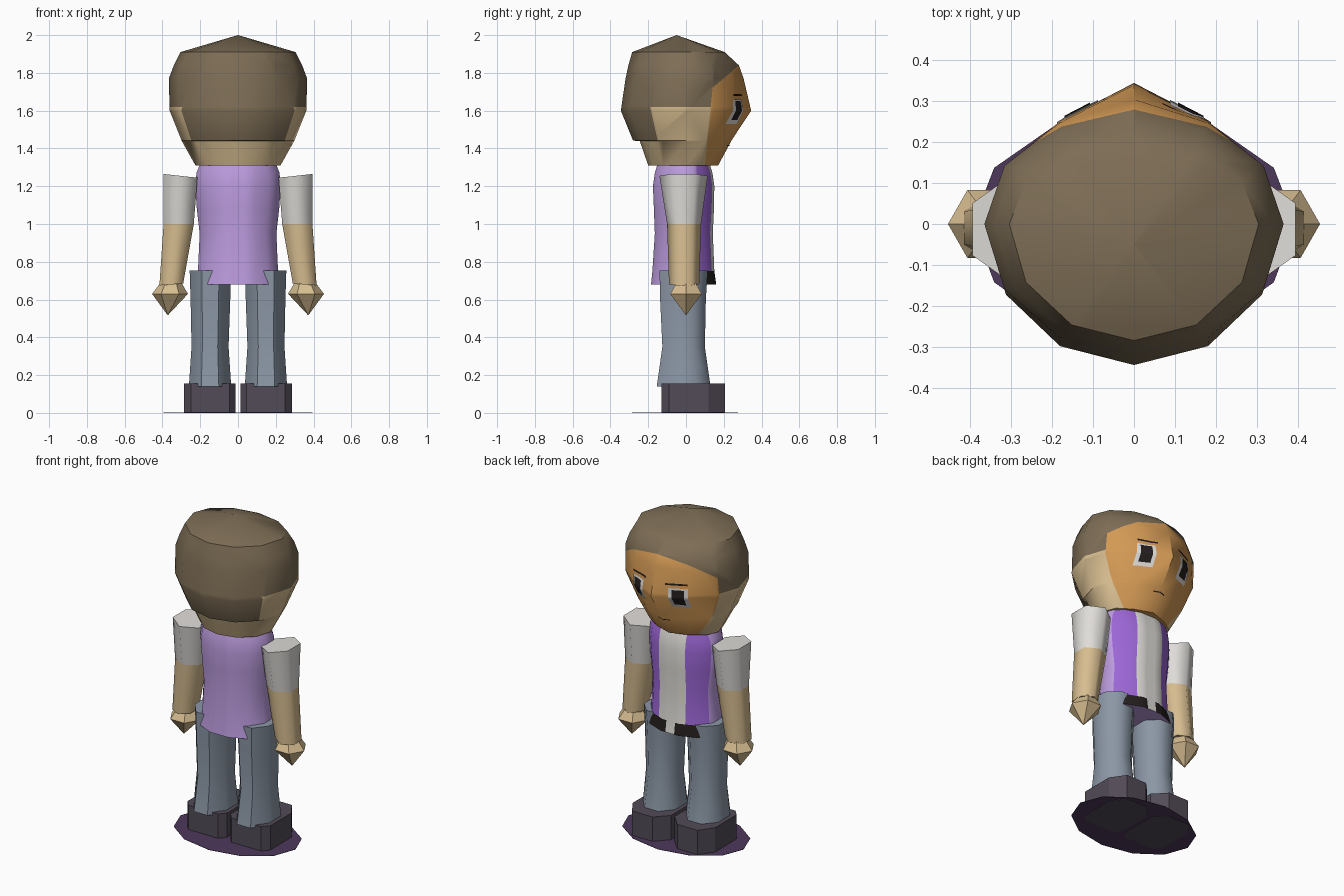
import bpy, bmesh, math
from mathutils import Vector
from mathutils.bvhtree import BVHTree

if "Cube" in bpy.data.objects:
    bpy.data.objects.remove(bpy.data.objects["Cube"])

COLOURS = {
    "skin": (0.68, 0.51, 0.28), "face_tan": (0.65, 0.32, 0.09),
    "hair_brown": (0.205, 0.153, 0.091), "lavender": (0.50, 0.33, 0.73),
    "purple": (0.33, 0.133, 0.67), "off_white": (0.74, 0.72, 0.69),
    "trouser_grey": (0.26, 0.31, 0.38), "shoe_grey": (0.085, 0.07, 0.095),
    "disc_purple": (0.075, 0.04, 0.105), "black": (0.018, 0.013, 0.013),
}
MATS = {}
for key, rgb in COLOURS.items():
    MATS[key] = bpy.data.materials.new(key)
    MATS[key].diffuse_color = (*rgb, 1)


def finish(name, bm, mats, angle=40):
    me = bpy.data.meshes.new(name)
    bm.to_mesh(me)
    ob = bpy.data.objects.new(name, me)
    bpy.context.collection.objects.link(ob)
    for m in mats:
        me.materials.append(MATS[m])
    bpy.ops.object.select_all(action='DESELECT')
    ob.select_set(True)
    bpy.context.view_layer.objects.active = ob
    bpy.ops.object.shade_smooth_by_angle(angle=math.radians(angle))
    return ob


def skin_rings(rings):
    """Bridge rings of points into a capped solid."""
    bm = bmesh.new()
    loops = [[bm.verts.new(p) for p in r] for r in rings]
    n = len(loops[0])
    for a, b in zip(loops, loops[1:]):
        for i in range(n):
            j = (i + 1) % n
            bm.faces.new((a[i], a[j], b[j], b[i]))
    bm.faces.new(loops[0])
    bm.faces.new(loops[-1])
    bmesh.ops.remove_doubles(bm, verts=bm.verts, dist=1e-5)
    bmesh.ops.recalc_face_normals(bm, faces=bm.faces)
    return bm


def ring(z, cx, cy, rx, front, back, n, phase=0.0, slope=0.0):
    """Ring of n points with separate front (+y) and back (-y) radii."""
    angs = [math.tau * (i + phase) / n for i in range(n)]
    mx = max(abs(math.cos(a)) for a in angs)
    my = max(abs(math.sin(a)) for a in angs)
    pts = []
    for a in angs:
        dx, s = rx * math.cos(a) / mx, math.sin(a) / my
        pts.append((cx + dx, cy + s * (front if s > 0 else back), z + slope * dx))
    return pts


def cut(bm, co, no):
    bmesh.ops.bisect_plane(bm, geom=bm.verts[:] + bm.edges[:] + bm.faces[:],
                           plane_co=co, plane_no=no, dist=1e-5)


# Head: skin, face and hair regions on one shell
head_rows = [(1.31, .225, .15, .20), (1.44, .298, .215, .245), (1.441, .298, .215, .28),
             (1.60, .362, .29, .345), (1.77, .366, .285, .32), (1.84, .34, .265, .305),
             (1.91, .305, .205, .285)]
rings = [ring(z, 0, 0, rx, f, b, 12) for z, rx, f, b in head_rows]
for r, push in zip(rings, (.02, .025, .025, .055, .02, .015, 0)):
    x, y, z = r[3]
    r[3] = (x, y + push, z)          # centre ridge of the face
rings.append([(0, -.05, 2.0)] * 12)
bm = skin_rings([r for r in rings[:-1]] + [[(p[0] * .001, -.05, 2.0) for p in rings[-2]]])
cut(bm, (0, 0, 1.62), (0, 0, 1))
cut(bm, (0, .10, 1.31), (0, 1, -.1))
cut(bm, (0, .14, 1.72), (0, -.86, 1))
cut(bm, (0, -.15, 1.44), (0, 1, .22))
for f in bm.faces:
    c = f.calc_center_median()
    in_front = c.y > .10 + .1 * (c.z - 1.31)
    below_fringe = c.z < 1.72 + .86 * (c.y - .14)
    nape_hair = c.z > 1.4402 and c.y < -.15 - .22 * (c.z - 1.44)
    if in_front and below_fringe and c.z < 1.86:
        f.material_index = 1
    elif c.z > 1.62 or nape_hair:
        f.material_index = 2
    else:
        f.material_index = 0
tree = BVHTree.FromBMesh(bm)
finish("head", bm, ["skin", "face_tan", "hair_brown"], 42)


def face_plate(name, mat, x0, x1, z0, z1, lift, nx=5, nz=13, tilt=0.0):
    """Thin patch laid over the face surface."""
    bm = bmesh.new()
    grid = []
    for i in range(nx + 1):
        row = []
        for j in range(nz + 1):
            x = x0 + (x1 - x0) * i / nx
            z = z0 + (z1 - z0) * j / nz + tilt * i / nx
            hit = tree.ray_cast(Vector((x, 1, z)), Vector((0, -1, 0)))[0]
            row.append(bm.verts.new((x, hit.y + lift, z)))
        grid.append(row)
    for i in range(nx):
        for j in range(nz):
            bm.faces.new((grid[i][j], grid[i][j + 1], grid[i + 1][j + 1], grid[i + 1][j]))
    bmesh.ops.recalc_face_normals(bm, faces=bm.faces)
    if sum(f.normal.y for f in bm.faces) < 0:
        bmesh.ops.reverse_faces(bm, faces=bm.faces)
    finish(name, bm, [mat])


face_plate("mouth", "black", -.04, .04, 1.413, 1.419, .004, 8, 1)

# Shirt with front stripes and belt
N = 12
shirt_rows = [(.68, .232, .16, .185), (.75, .212, .15, .178), (.95, .203, .142, .165),
              (1.08, .218, .148, .17), (1.2, .226, .15, .175), (1.27, .22, .14, .165),
              (1.32, .20, .125, .15)]
bm = skin_rings([ring(z, 0, 0, rx, f, b, N, .5) for z, rx, f, b in shirt_rows])
for x in (-.09, .09, -.03, .03):
    cut(bm, (x, 0, 0), (1, 0, 0))
cut(bm, (0, .055, 0), (0, 1, 0))
for f in bm.faces:
    c = f.calc_center_median()
    if c.y > .055 and .685 < c.z < 1.315:
        if c.z < .75:
            f.material_index = 2 if abs(c.x) < .03 else 3
        else:
            f.material_index = 2 if abs(c.x) < .09 else 1
finish("shirt", bm, ["lavender", "purple", "off_white", "black"], 40)

for side, tag in ((1, "right"), (-1, "left")):
    # Eyes and brows
    xs = sorted((side * .088, side * .188))
    face_plate(tag + "_eye_white", "off_white", *xs, 1.53, 1.66, .004)
    xs = sorted((side * .108, side * .17))
    face_plate(tag + "_pupil", "black", *xs, 1.55, 1.65, .008, 5, 10)
    xs = sorted((side * .07, side * .185))
    face_plate(tag + "_brow", "black", *xs, 1.678, 1.689, .004, 6, 1)

    # Sleeve, forearm and hand
    top = ring(1.255, side * .305, -.013, .09, .128, .128, 6, .5, side * .11)
    elbow = ring(1.0, side * .314, -.01, .08, .09, .09, 6, .5)
    wrist = ring(.68, side * .353, -.01, .063, .08, .08, 6, .5, side * -.08)
    finish(tag + "_sleeve", skin_rings([top, elbow]), ["off_white"], 65)
    finish(tag + "_forearm", skin_rings([elbow, wrist]), ["skin"], 65)
    hand = [ring(.69, side * .355, 0, .055, .05, .05, 6),
            ring(.63, side * .36, 0, .095, .083, .083, 6),
            ring(.517, side * .372, 0, .0005, .0005, .0005, 6)]
    finish(tag + "_hand", skin_rings(hand), ["skin"], 40)

    # Trouser leg
    leg = [(.755, .146, .11, .115, .14), (.6, .146, .105, .105, .137),
           (.35, .148, .098, .10, .125), (.14, .148, .112, .13, .155)]
    finish(tag + "_trouser_leg", skin_rings(
        [ring(z, side * cx, 0, rx, f, b, 8, .5) for z, cx, rx, f, b in leg]),
        ["trouser_grey"], 50)

    # Shoe with clipped corners
    plan = [(.045, -.13), (.25, -.13), (.285, -.09), (.285, .12),
            (.225, .207), (.085, .207), (.012, .13), (.012, -.09)]
    shoe = [[(side * x, y, z) for x, y in plan] for z in (0, .155)]
    finish(tag + "_shoe", skin_rings(shoe), ["shoe_grey"], 30)

# Ground disc
disc = [ring(z, 0, 0, .395, .275, .285, 12) for z in (.002, .004)]
finish("ground_disc", skin_rings(disc), ["disc_purple"], 30)

for m in bpy.data.materials:
    if m.users and not m.is_grease_pencil:
        m.use_nodes = True
        m.node_tree.nodes["Principled BSDF"].inputs["Base Color"].default_value = m.diffuse_color
